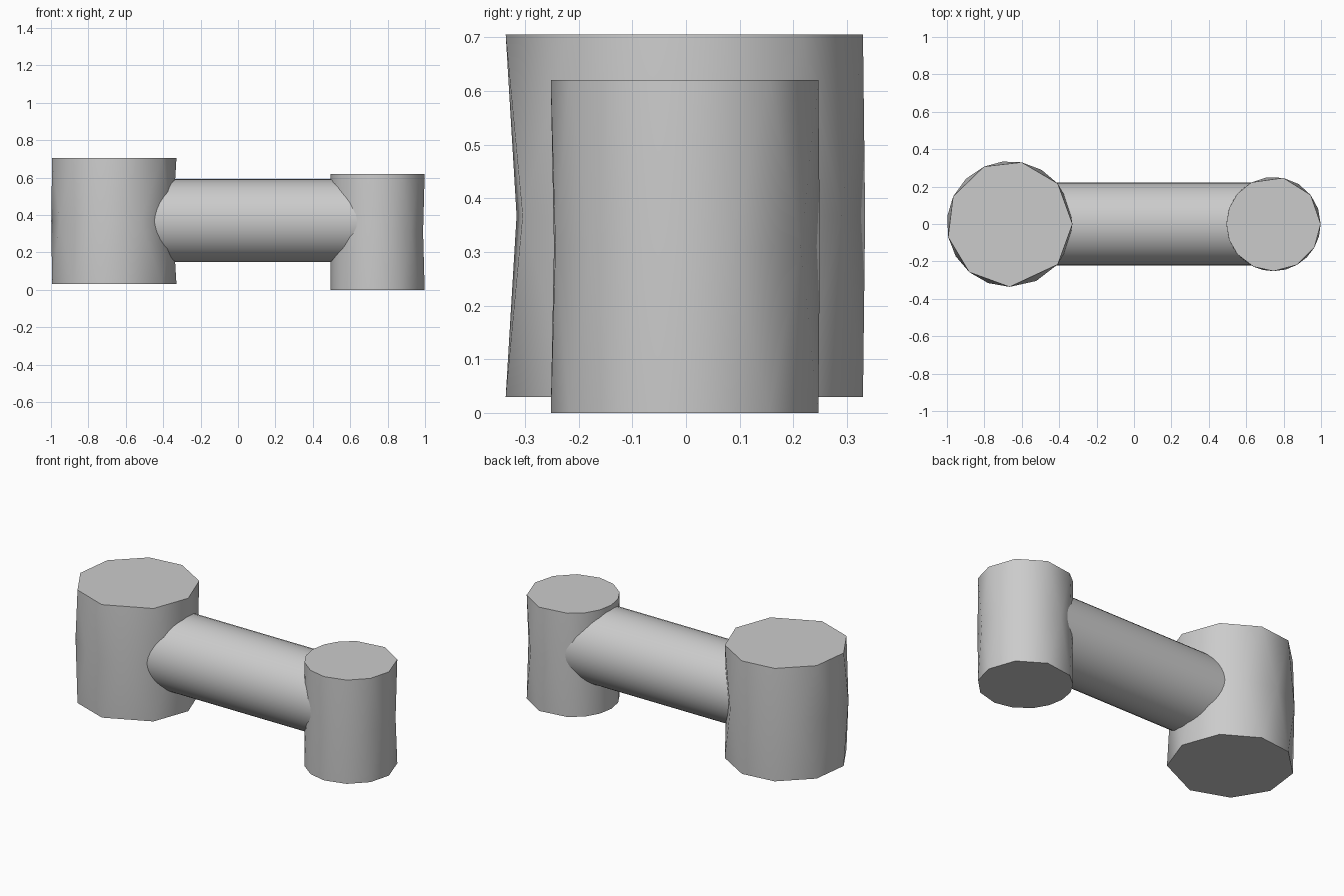
import bpy
import bmesh
from math import cos, sin, radians, pi
from mathutils import Matrix

if "Cube" in bpy.data.objects:
    bpy.data.objects.remove(bpy.data.objects["Cube"], do_unlink=True)

# Single plain grey
grey = bpy.data.materials.new("light_grey")
grey.use_nodes = True
colour = (0.6, 0.6, 0.6, 1)
grey.diffuse_color = colour
grey.node_tree.nodes["Principled BSDF"].inputs["Base Color"].default_value = colour


def finish(bm, name):
    bmesh.ops.recalc_face_normals(bm, faces=bm.faces)
    mesh = bpy.data.meshes.new(name)
    bm.to_mesh(mesh)
    bm.free()
    mesh.materials.append(grey)
    obj = bpy.data.objects.new(name, mesh)
    bpy.context.collection.objects.link(obj)
    bpy.ops.object.select_all(action="DESELECT")
    obj.select_set(True)
    bpy.context.view_layer.objects.active = obj
    bpy.ops.object.shade_smooth_by_angle(angle=radians(35))
    return obj


def post(name, x, radius, bottom, top, angles):
    """Upright post: matching end caps and a staggered middle ring."""
    bm = bmesh.new()
    count = len(angles)
    following = angles[1:] + [angles[0] + 360]
    between = [(a + b) / 2 for a, b in zip(angles, following)]

    def ring(turns, z):
        return [bm.verts.new((x + radius * cos(radians(a)),
                              radius * sin(radians(a)), z)) for a in turns]

    low = ring(angles, bottom)
    mid = ring(between, (bottom + top) / 2)
    high = ring(angles, top)
    for i in range(count):
        j = (i + 1) % count
        for cap in (low, high):
            bm.faces.new((cap[i], cap[j], mid[i]))
            bm.faces.new((mid[i], cap[j], mid[j]))
    bm.faces.new(low)
    bm.faces.new(high)
    return finish(bm, name)


# Wide post with coarse facets
post("large_post", -0.665, 0.336, 0.03, 0.705,
     [0, 40, 79, 114, 154, 192, 230, 270, 320])

# Narrow post, rounder on the side that meets the bar
post("small_post", 0.746, 0.252, 0, 0.62,
     [0, 38, 78, 118, 140, 160, 180, 200, 220, 245, 270, 300, 330])

# Smooth round bar joining the two posts
bar = bmesh.new()
bmesh.ops.create_cone(bar, cap_ends=True, segments=40, radius1=0.222,
                      radius2=0.222, depth=1.13,
                      matrix=Matrix.Translation((0.105, 0, 0.37))
                      @ Matrix.Rotation(pi / 2, 4, "Y"))
finish(bar, "connecting_bar")
